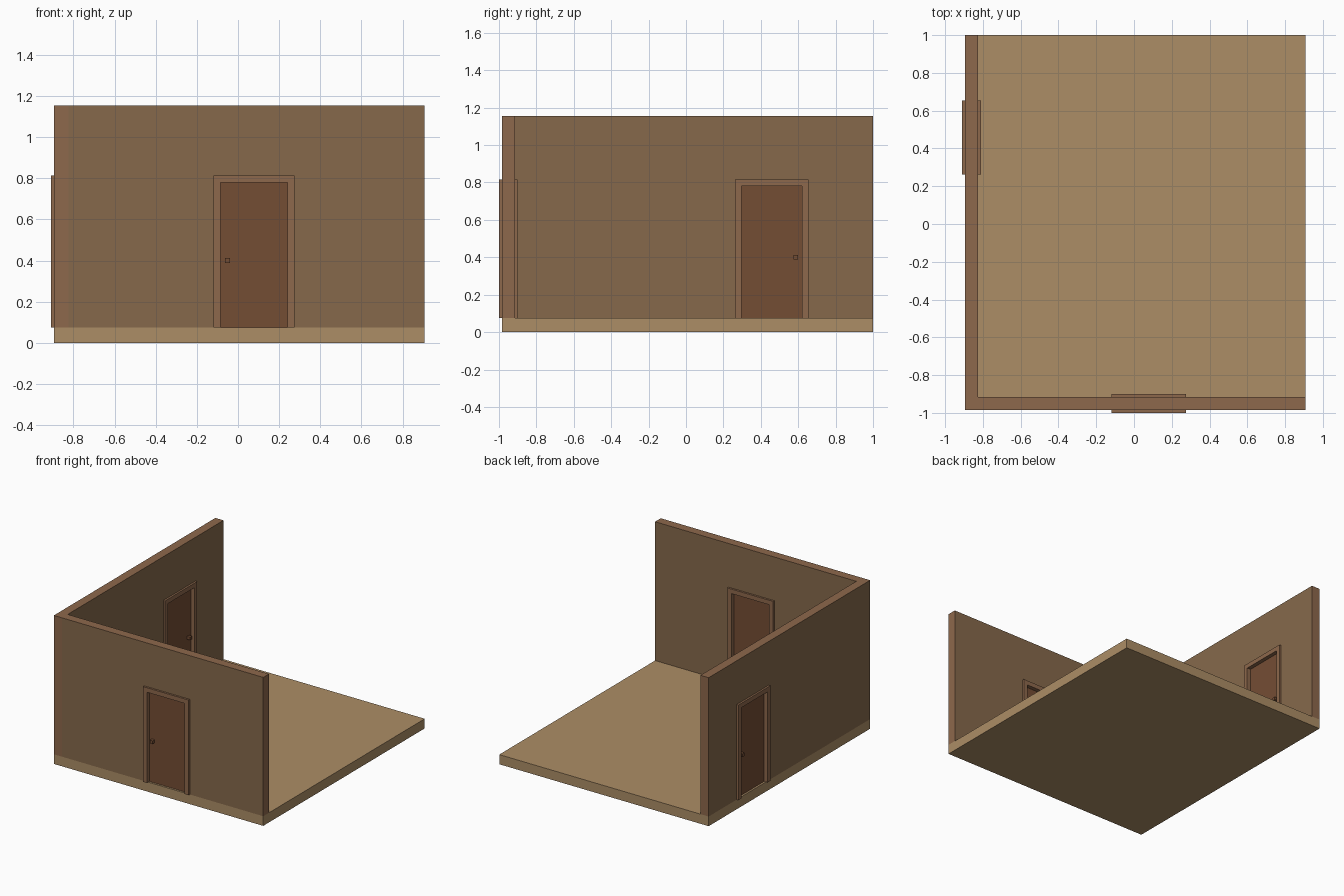
import bpy, bmesh
from math import pi
from mathutils import Matrix, Vector

if "Cube" in bpy.data.objects:
    bpy.data.objects.remove(bpy.data.objects["Cube"])


def material(name, r, g, b):
    m = bpy.data.materials.new(name)
    lin = [(c / 255 / 12.92) if c < 11 else ((c / 255 + 0.055) / 1.055) ** 2.4 for c in (r, g, b)]
    m.diffuse_color = (*lin, 1)
    m.use_nodes = True
    m.node_tree.nodes["Principled BSDF"].inputs["Base Color"].default_value = m.diffuse_color
    return m


FLOOR = material("floor_tan", 172, 141, 102)
WALL = material("wall_brown", 134, 105, 75)
TRIM = material("trim_brown", 141, 104, 76)
DOOR = material("door_red_brown", 116, 77, 52)


def prism(name, profile, d0, d1, place, mat, edge_mat=None):
    """Extrude an (along, height) outline from depth d0 to d1."""
    bm = bmesh.new()
    face = bm.faces.new([bm.verts.new((u, d0, z)) for u, z in profile])
    ext = bmesh.ops.extrude_face_region(bm, geom=[face], use_keep_orig=True)
    moved = [g for g in ext["geom"] if isinstance(g, bmesh.types.BMVert)]
    bmesh.ops.translate(bm, verts=moved, vec=Vector((0, d1 - d0, 0)))
    bmesh.ops.recalc_face_normals(bm, faces=bm.faces[:])
    bm.normal_update()
    if edge_mat:
        for f in bm.faces:
            f.material_index = 0 if abs(f.normal.y) > 0.5 else 1
    bm.transform(place)
    me = bpy.data.meshes.new(name)
    bm.to_mesh(me)
    bm.free()
    me.materials.append(mat)
    if edge_mat:
        me.materials.append(edge_mat)
    ob = bpy.data.objects.new(name, me)
    bpy.context.collection.objects.link(ob)
    return ob


def rect(u0, u1, z0, z1):
    return [(u0, z0), (u1, z0), (u1, z1), (u0, z1)]


def arch(u0, u1, z0, z1, inner, ztop):
    """Outline of a rectangle with a centred door notch of half width inner."""
    return [(u0, z0), (-inner, z0), (-inner, ztop), (inner, ztop),
            (inner, z0), (u1, z0), (u1, z1), (u0, z1)]


Z0, Z1 = 0.075, 1.155          # floor top, wall top
OUT, IN, T = 0.197, 0.162, 0.035


def wall_with_door(side, u0, u1, place):
    """Wall centred on its door, outside facing local -y."""
    prism(side + "_wall", arch(u0, u1, Z0, Z1, OUT, 0.815), -T, T, place, WALL, TRIM)
    prism(side + "_door_frame", arch(-OUT, OUT, Z0, 0.815, IN, 0.78), -0.05, 0.05, place, TRIM)
    prism(side + "_door", rect(-IN, IN, Z0, 0.78), -0.02, 0.02, place, DOOR)
    for label, s in (("outer", -1), ("inner", 1)):
        prism(f"{side}_{label}_knob", rect(-0.14, -0.116, 0.388, 0.412),
              s * 0.02, s * 0.046, place, DOOR)


# Floor slab
prism("floor", rect(-0.895, 0.907, 0, Z0), -0.985, 1.0, Matrix.Identity(4), FLOOR)

# Front wall and left wall, each with a door
wall_with_door("front", -0.825 - 0.078, 0.907 - 0.078, Matrix.Translation((0.078, -0.95, 0)))
wall_with_door("left", 0.458 - 1.0, 0.458 + 0.985,
               Matrix.Translation((-0.86, 0.458, 0)) @ Matrix.Rotation(-pi / 2, 4, "Z"))
